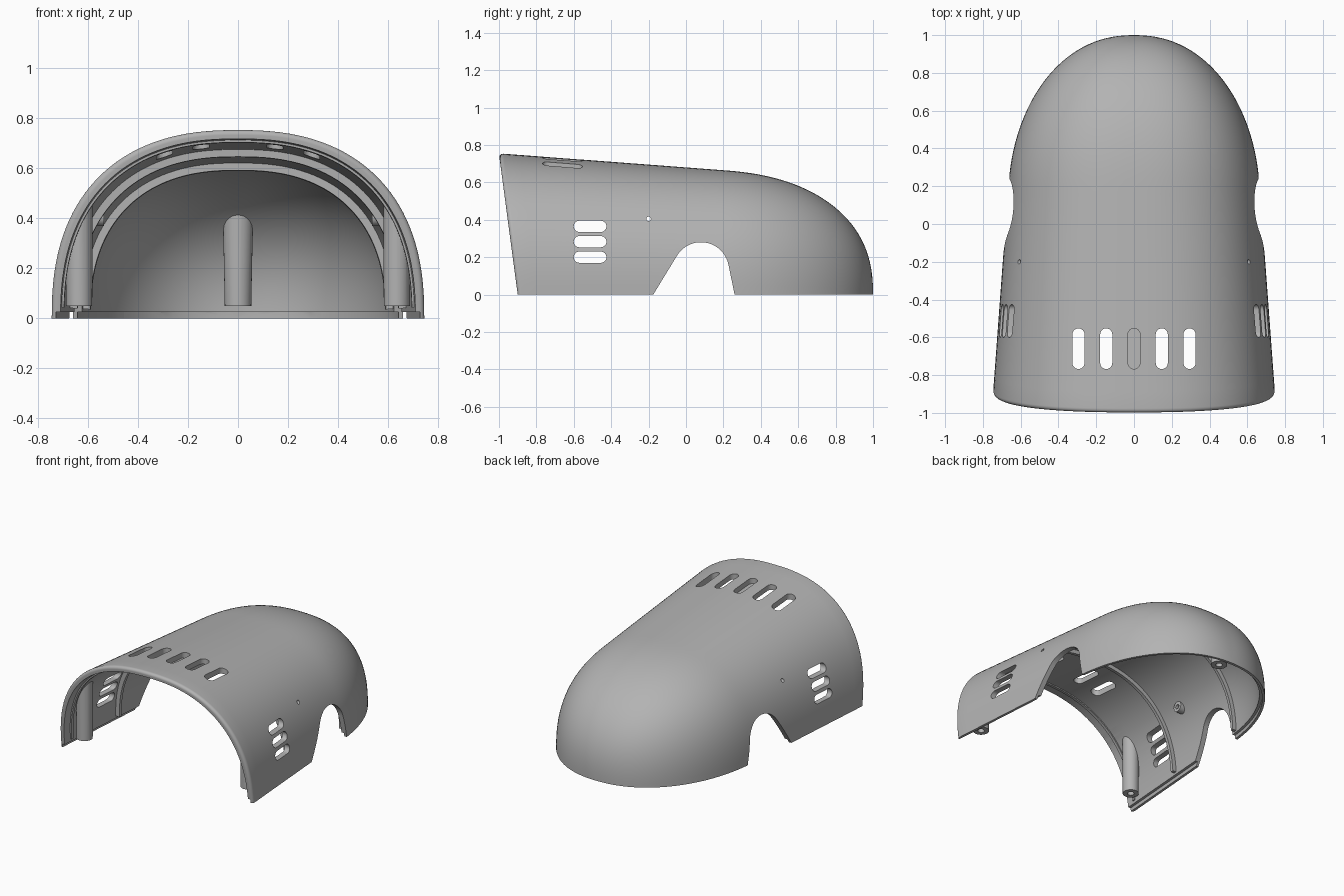
import bpy, bmesh, math
from mathutils import Vector

if "Cube" in bpy.data.objects:
    bpy.data.objects.remove(bpy.data.objects["Cube"], do_unlink=True)

GREY = (0.45, 0.45, 0.45, 1)
mat = bpy.data.materials.new("plain grey")
mat.use_nodes = True
mat.diffuse_color = GREY
mat.node_tree.nodes["Principled BSDF"].inputs["Base Color"].default_value = GREY

WALL = 0.037
FRONT = -0.9
STEPS = 72


def loft(name, *solids):
    """One object from solids; each solid is a list of loops, skinned and capped."""
    bm = bmesh.new()
    for loops in solids:
        rows = [[bm.verts.new(p) for p in loop] for loop in loops]
        n = len(rows[0])
        for a, b in zip(rows, rows[1:]):
            for i in range(n):
                j = (i + 1) % n
                bm.faces.new((a[i], a[j], b[j], b[i]))
        bm.faces.new(rows[0][::-1])
        bm.faces.new(rows[-1])
    bmesh.ops.recalc_face_normals(bm, faces=bm.faces)
    mesh = bpy.data.meshes.new(name)
    bm.to_mesh(mesh)
    bm.free()
    mesh.materials.append(mat)
    ob = bpy.data.objects.new(name, mesh)
    bpy.context.collection.objects.link(ob)
    return ob


def activate(ob):
    bpy.ops.object.select_all(action='DESELECT')
    ob.select_set(True)
    bpy.context.view_layer.objects.active = ob


def combine(ob, tool, operation='DIFFERENCE'):
    """Apply a boolean and discard the tool."""
    activate(ob)
    mod = ob.modifiers.new("cut", 'BOOLEAN')
    mod.solver = 'EXACT'
    mod.operation = operation
    mod.object = tool
    bpy.ops.object.modifier_apply(modifier=mod.name)
    bpy.data.objects.remove(tool, do_unlink=True)


def smooth(ob, angle=32):
    activate(ob)
    bpy.ops.object.shade_smooth_by_angle(angle=math.radians(angle))


def arch_point(y, inset, t, end_inset=None):
    """Point on the hood surface at station y and arc angle t."""
    lean = min(max(-y / 0.9, 0), 1)
    end = 0.8 - (inset if end_inset is None else end_inset)
    u = min(max((y - 0.2) / end, 0), 1)
    half = (0.68 - 0.074 * y - inset) * (1 - u ** 2.2) ** (1 / 2.2)
    high = (0.68 - 0.075 * (y - 0.1 * lean) - inset) * (1 - u ** 2.4) ** (1 / 2.4)
    c, s = math.cos(t), max(math.sin(t), 0)
    x = math.copysign(half * abs(c) ** (2 / 2.4), c)
    z = high * s ** (2 / 2.4)
    return Vector((x, y - 0.133 * z * lean, z))


def section(y, inset, skirt=0.0, top=None, end_inset=None):
    pts = [arch_point(y, inset, math.pi * i / STEPS, end_inset) for i in range(STEPS + 1)]
    if top is not None:
        for p in pts:
            p.z = min(p.z, top)
    if skirt:
        pts.append(Vector((pts[-1].x, y, -skirt)))
        pts.insert(0, Vector((pts[0].x, y, -skirt)))
    return pts


def tail_stations(inset):
    """Stations that crowd together towards the rounded rear."""
    return [0.2 + (0.8 - inset) * math.sin(math.radians(89.7 * i / 32)) for i in range(33)]


def hollow(inset, top=None):
    body = [-1.2, FRONT, -0.7, -0.5, -0.3, -0.1, 0.05]
    return loft("hollow", [section(y, inset, 0.1, top) for y in body + tail_stations(inset)])


def prism(outline, axis, lo, hi):
    """Solid from a 2D outline: (y, z) along x, or (x, y) along z."""
    if axis == 'x':
        return [[Vector((d, a, b)) for a, b in outline] for d in (lo, hi)]
    return [[Vector((a, b, d)) for a, b in outline] for d in (lo, hi)]


def circle(ca, cb, r, n=32):
    return [(ca + r * math.cos(math.tau * i / n), cb + r * math.sin(math.tau * i / n))
            for i in range(n)]


def slot(ca, cb, length, width, upright=False):
    """Stadium outline, long in the first direction unless upright."""
    r, reach = width / 2, (length - width) / 2
    pts = []
    for i in range(26):
        side = 1 if i < 13 else -1
        a = math.pi * ((i % 13) / 12 - 0.5) + (0 if side > 0 else math.pi)
        p, q = side * reach + r * math.cos(a), r * math.sin(a)
        pts.append((ca - q, cb + p) if upright else (ca + p, cb + q))
    return pts


# Hood shell with a leaning, rounded front edge
ROUND = 0.022
stations = []
for i in range(7):
    a = math.radians(15 * i)
    stations.append((FRONT + ROUND * (1 - math.cos(a)), ROUND * (1 - math.sin(a))))
stations += [(-0.86 + 0.06 * i, 0) for i in range(1, 18)]
stations += [(y, 0) for y in tail_stations(0)]
hood = loft("hood_shell", [section(y, inset, end_inset=0) for y, inset in stations])
combine(hood, hollow(WALL))

# Stepped inner ledge along the lower rim
combine(hood, hollow(0.018, top=0.025))

# Side arches, vents and pin holes
wheel_arch = [(0.27, -0.05), (0.26, 0)]
wheel_arch += [(0.08 + 0.15 * math.cos(math.radians(a)), 0.13 + 0.15 * math.sin(math.radians(a)))
               for a in range(10, 151, 7)]
wheel_arch += [(-0.175, 0), (-0.205, -0.05)]
cuts = [prism(wheel_arch, 'x', -1, 1)]
cuts += [prism(slot(-0.513, z, 0.175, 0.06), 'x', -1, 1) for z in (0.2, 0.283, 0.365)]
cuts += [prism(slot(0.147 * i, -0.66, 0.215, 0.064, True), 'z', 0.45, 1) for i in range(-2, 3)]
cuts.append(prism(circle(-0.2, 0.405, 0.012, 16), 'x', -1, 1))
combine(hood, loft("openings", *cuts))
smooth(hood)


# Inner stiffening ribs
def rib(name, y, thick, depth):
    loops = []
    for i in range(STEPS + 1):
        t = 0.035 + (math.pi - 0.07) * i / STEPS
        loops.append([arch_point(y + dy, inset, t) for dy, inset in
                      ((-thick / 2, 0.028), (thick / 2, 0.028),
                       (thick / 2, depth), (-thick / 2, depth))])
    smooth(loft(name, loops))


rib("front_lip_rib", -0.83, 0.02, 0.046)
rib("middle_rib", -0.38, 0.022, 0.066)
rib("rear_rib", 0.285, 0.022, 0.066)


# Screw posts with bored ends
def post(name, x, y, r_low, r_high, top):
    loops = [[Vector((a, b, z)) for a, b in circle(x, y, r)]
             for z, r in ((0.05, r_low), (top, r_high))]
    ob = loft(name, loops)
    combine(ob, hollow(0.02), 'INTERSECT')
    combine(ob, loft("bore", prism(circle(x, y, 0.022, 24), 'z', 0, 0.2)))
    smooth(ob)


for side, word in ((1, "left"), (-1, "right")):
    post(word + "_front_post", side * 0.635, -0.79, 0.052, 0.054, 0.62)

    # Pin boss on the inner wall
    boss = loft(word + "_pin_boss", prism(circle(-0.2, 0.405, 0.036), 'x', side * 0.535, side * 0.62))
    combine(boss, hollow(0.02), 'INTERSECT')
    combine(boss, loft("bore", prism(circle(-0.2, 0.405, 0.016, 16), 'x', side * 0.4, side * 0.8)))
    smooth(boss)

post("rear_post", 0, 0.86, 0.053, 0.063, 0.55)
